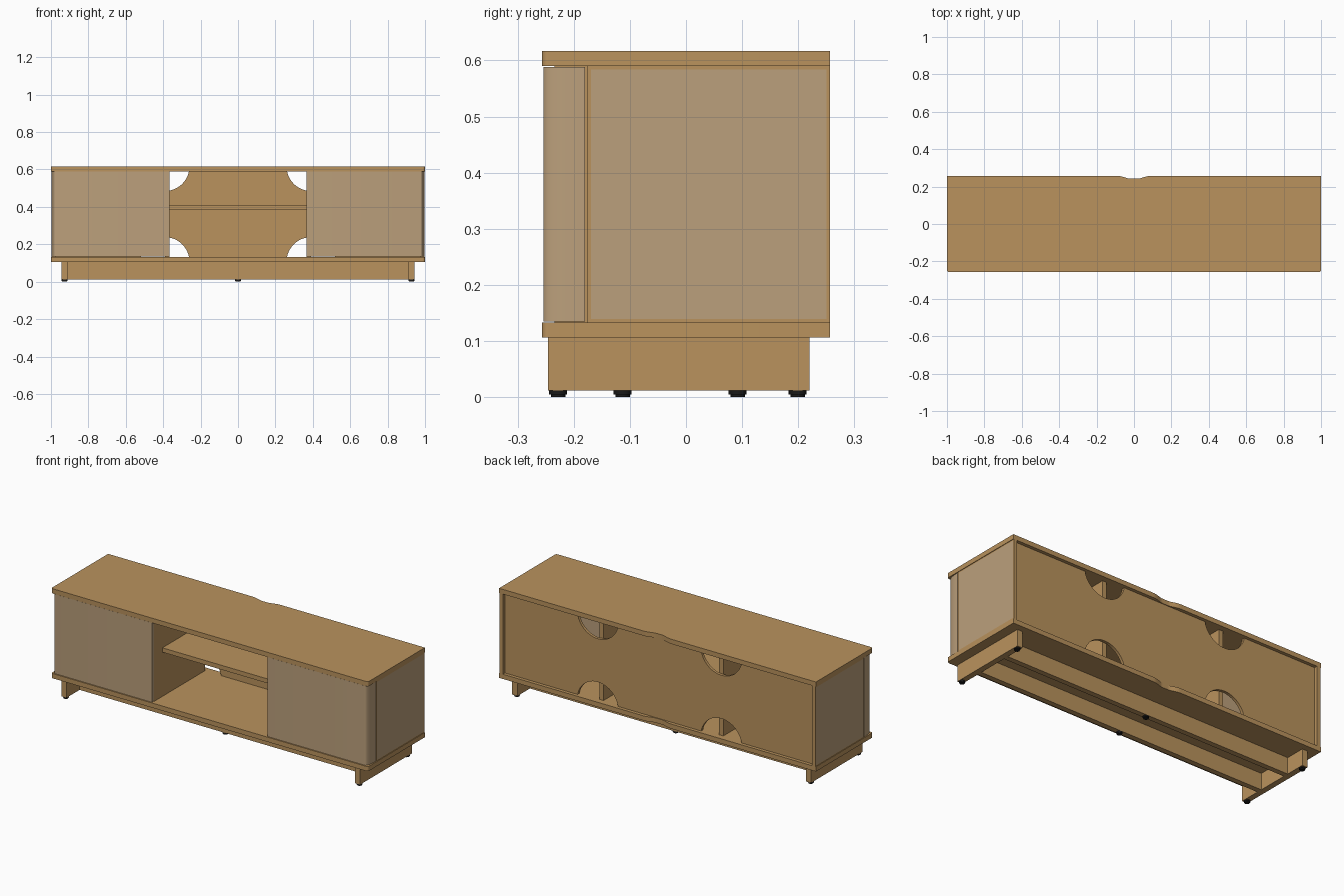
import bpy, bmesh
from math import sin, cos, pi, radians, asin

cube = bpy.data.objects.get("Cube")
if cube:
    bpy.data.objects.remove(cube, do_unlink=True)


def material(name, rgb):
    m = bpy.data.materials.new(name)
    m.use_nodes = True
    m.diffuse_color = (*rgb, 1)
    m.node_tree.nodes["Principled BSDF"].inputs["Base Color"].default_value = (*rgb, 1)
    return m


WOOD = material("oak wood", (0.49, 0.29, 0.11))
PANEL = material("greyish beige", (0.50, 0.35, 0.20))
RUBBER = material("black rubber", (0.01, 0.01, 0.01))


def finish(name, bm, *mats):
    bmesh.ops.recalc_face_normals(bm, faces=bm.faces)
    mesh = bpy.data.meshes.new(name)
    bm.to_mesh(mesh)
    bm.free()
    for m in mats:
        mesh.materials.append(m)
    ob = bpy.data.objects.new(name, mesh)
    bpy.context.collection.objects.link(ob)
    return ob


def smooth(ob):
    bpy.ops.object.select_all(action='DESELECT')
    ob.select_set(True)
    bpy.context.view_layer.objects.active = ob
    bpy.ops.object.shade_smooth_by_angle(angle=radians(35))


def box_mesh(x, y, z):
    bm = bmesh.new()
    bmesh.ops.create_cube(bm, size=1)
    for v in bm.verts:
        v.co = [lo + (c + 0.5) * (hi - lo) for c, (lo, hi) in zip(v.co, (x, y, z))]
    return bm


def box(name, x, y, z, mat=WOOD):
    return finish(name, box_mesh(x, y, z), mat)


def prism(name, pts, lo, hi, mat, upright=False):
    """Extrude an outline: (x, y) along z, or (x, z) along y when upright."""
    bm = bmesh.new()
    place = (lambda a, b, c: (a, c, b)) if upright else (lambda a, b, c: (a, b, c))
    face = bm.faces.new([bm.verts.new(place(a, b, lo)) for a, b in pts])
    out = bmesh.ops.extrude_face_region(bm, geom=[face])["geom"]
    move = place(0, 0, hi - lo)
    bmesh.ops.translate(bm, vec=move, verts=[v for v in out if isinstance(v, bmesh.types.BMVert)])
    return finish(name, bm, mat)


def arc(cx, cy, rx, ry, start, end, n):
    return [(cx + rx * cos(start + (end - start) * i / n),
             cy + ry * sin(start + (end - start) * i / n)) for i in range(n + 1)]


DEPTH = 0.257
LOW, HIGH = 0.133, 0.59      # inside height of the cabinet

# Top and bottom boards: rounded front corners and a cable notch at the back
notch = [(0.09 - 0.18 * i / 24, DEPTH - 0.015 * min(1, 0.6 * (1 - cos(2 * pi * i / 24))))
         for i in range(25)]
R = 0.012
board = (arc(-1 + R, -DEPTH + R, R, R, pi, 1.5 * pi, 6)
         + arc(1 - R, -DEPTH + R, R, R, 1.5 * pi, 2 * pi, 6)
         + [(1, DEPTH)] + notch + [(-1, DEPTH)])
smooth(prism("top_board", board, HIGH, 0.617, WOOD))
smooth(prism("bottom_board", board, 0.106, LOW, WOOD))

# Back panel with half-round cable openings along both edges
HOLE, SINK = 0.13, 0.025
a = asin(SINK / HOLE)
outline = [(-0.975, LOW)]
for cx in (-0.39, 0.39):
    outline += arc(cx, LOW - SINK, HOLE, HOLE, pi - a, a, 24)
outline.append((0.975, LOW))
outline.append((0.975, HIGH))
for cx in (0.39, -0.39):
    outline += arc(cx, HIGH + SINK, HOLE, HOLE, -a, a - pi, 24)
outline.append((-0.975, HIGH))
prism("back_panel", outline, 0.222, 0.238, WOOD, upright=True)

# Centre shelf
box("shelf", (-0.365, 0.365), (-0.16, 0.222), (0.385, 0.41))

for s, side in ((1, "left"), (-1, "right")):
    # Side panel: wood with an inset coloured outer face
    bm = box_mesh(sorted((s * 0.975, s * 0.997)), (-0.176, DEPTH), (LOW, HIGH))
    bmesh.ops.recalc_face_normals(bm, faces=bm.faces)
    outer = [f for f in bm.faces if f.normal.x * s > 0.9]
    bmesh.ops.inset_region(bm, faces=outer, thickness=0.009)
    for f in outer:
        f.material_index = 1
    finish(side + "_side_panel", bm, WOOD, PANEL)

    # Upright divider beside the open centre
    box(side + "_divider", sorted((s * 0.365, s * 0.391)), (-0.234, 0.222), (LOW, HIGH))

    # Door that wraps round the front corner
    pts = ([(0.365, -0.234), (0.365, -0.254)]
           + arc(0.977, -0.184, 0.02, 0.07, -pi / 2, 0, 16)
           + [(0.997, -0.18), (0.975, -0.18), (0.975, -0.234)])
    smooth(prism(side + "_door", [(s * x, y) for x, y in pts], LOW + 0.002, HIGH - 0.002, PANEL))

    # Base runner under each end
    box(side + "_base_runner", sorted((s * 0.91, s * 0.943)), (-0.246, 0.22), (0.012, 0.106))

# Long base rails
for y, name in ((-0.113, "front"), (0.092, "rear")):
    box(name + "_base_rail", (-0.91, 0.91), (y - 0.015, y + 0.015), (0.012, 0.106))

# Stepped feet
feet = [(x, y) for x in (-0.927, 0.927) for y in (-0.228, 0.199)] + [(0, -0.113), (0, 0.092)]
for i, (x, y) in enumerate(feet):
    bm = bmesh.new()
    for r, lo, hi in ((0.013, 0, 0.006), (0.016, 0.005, 0.012)):
        new = bmesh.ops.create_cone(bm, cap_ends=True, segments=20, radius1=r, radius2=r, depth=hi - lo)
        bmesh.ops.translate(bm, vec=(x, y, (lo + hi) / 2), verts=new["verts"])
    smooth(finish(f"foot_{i + 1}", bm, RUBBER))
